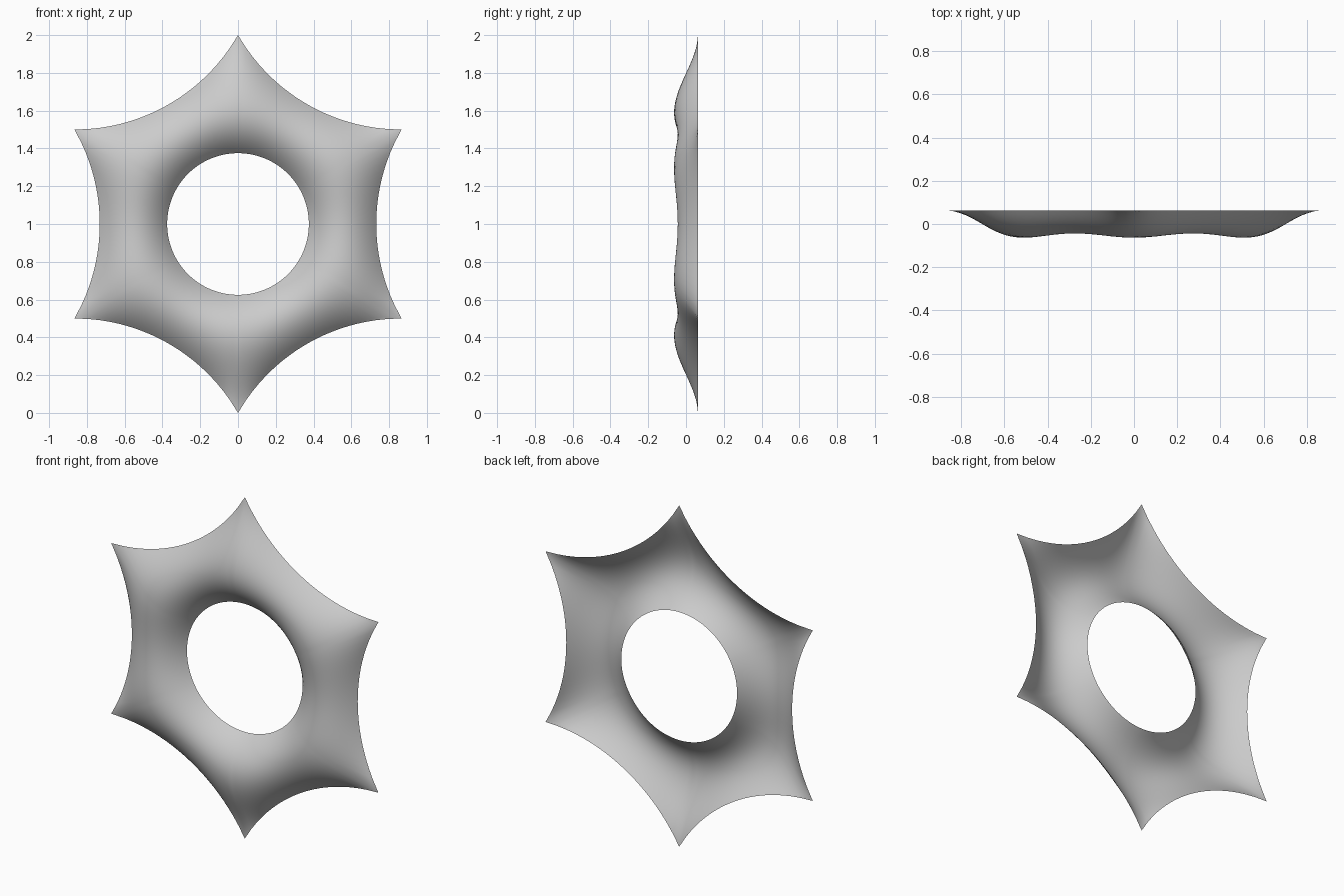
import bpy, bmesh
from math import cos, sin, sqrt, pi

if "Cube" in bpy.data.objects:
    bpy.data.objects.remove(bpy.data.objects["Cube"])

N_ANG, N_RAD = 144, 24      # grid around / across the ring
HOLE = 0.375                # radius of the round hole
HALF = 0.063                # half of the total depth


def star_radius(a):
    """Hexagonal star whose sides are unit arcs centred sqrt(3) away."""
    p = (a + pi / 6) % (pi / 3) - pi / 6
    return sqrt(3) * cos(p) - sqrt(max(0.0, 1 - 3 * sin(p) ** 2))


# flat ring between the hole and the star outline
bm = bmesh.new()
grid = []
for i in range(N_ANG):
    a = 2 * pi * i / N_ANG
    col = []
    for j in range(N_RAD + 1):
        r = HOLE + (star_radius(a) - HOLE) * j / N_RAD
        col.append(bm.verts.new((r * cos(a), 0, 1 + r * sin(a))))
    grid.append(col)
for i in range(N_ANG):
    p, q = grid[i], grid[(i + 1) % N_ANG]
    for j in range(N_RAD):
        bm.faces.new((p[j], p[j + 1], q[j + 1], q[j]))
bm.verts.index_update()

# membrane stiffness: each quad is averaged over both of its diagonals
n = len(bm.verts)
weights = [{} for _ in range(n)]
area = [0.0] * n
for f in bm.faces:
    v = list(f.verts)
    for ids in ((0, 1, 2), (0, 2, 3), (0, 1, 3), (1, 2, 3)):
        t = [v[k] for k in ids]
        for k in range(3):
            o, b, c = t[k], t[(k + 1) % 3], t[(k + 2) % 3]
            e1, e2 = b.co - o.co, c.co - o.co
            cr = max(e1.cross(e2).length, 1e-9)
            w = 0.25 * e1.dot(e2) / cr
            area[o.index] += cr / 12
            for s, d in ((b.index, c.index), (c.index, b.index)):
                weights[s][d] = weights[s].get(d, 0.0) + w

# inflate the membrane with its rims held fixed
inner = [grid[i][j].index for i in range(N_ANG) for j in range(1, N_RAD)]
rows = [(k, list(weights[k].items()), sum(weights[k].values()), area[k]) for k in inner]
h = [0.0] * n
for _ in range(220):
    for k, nb, total, load in rows:
        s = load
        for m, w in nb:
            s += w * h[m]
        h[k] += 1.75 * (s / total - h[k])
peak = max(h)
for v in bm.verts:
    v.co.y = HALF - 2 * HALF * h[v.index] / peak

for f in bm.faces:
    f.smooth = True
bm.normal_update()
if sum(f.normal.y for f in bm.faces) > 0:
    bmesh.ops.reverse_faces(bm, faces=bm.faces[:])

# star shaped shell
mesh = bpy.data.meshes.new("star_ring_shell")
bm.to_mesh(mesh)
bm.free()
shell = bpy.data.objects.new("star_ring_shell", mesh)
bpy.context.collection.objects.link(shell)
